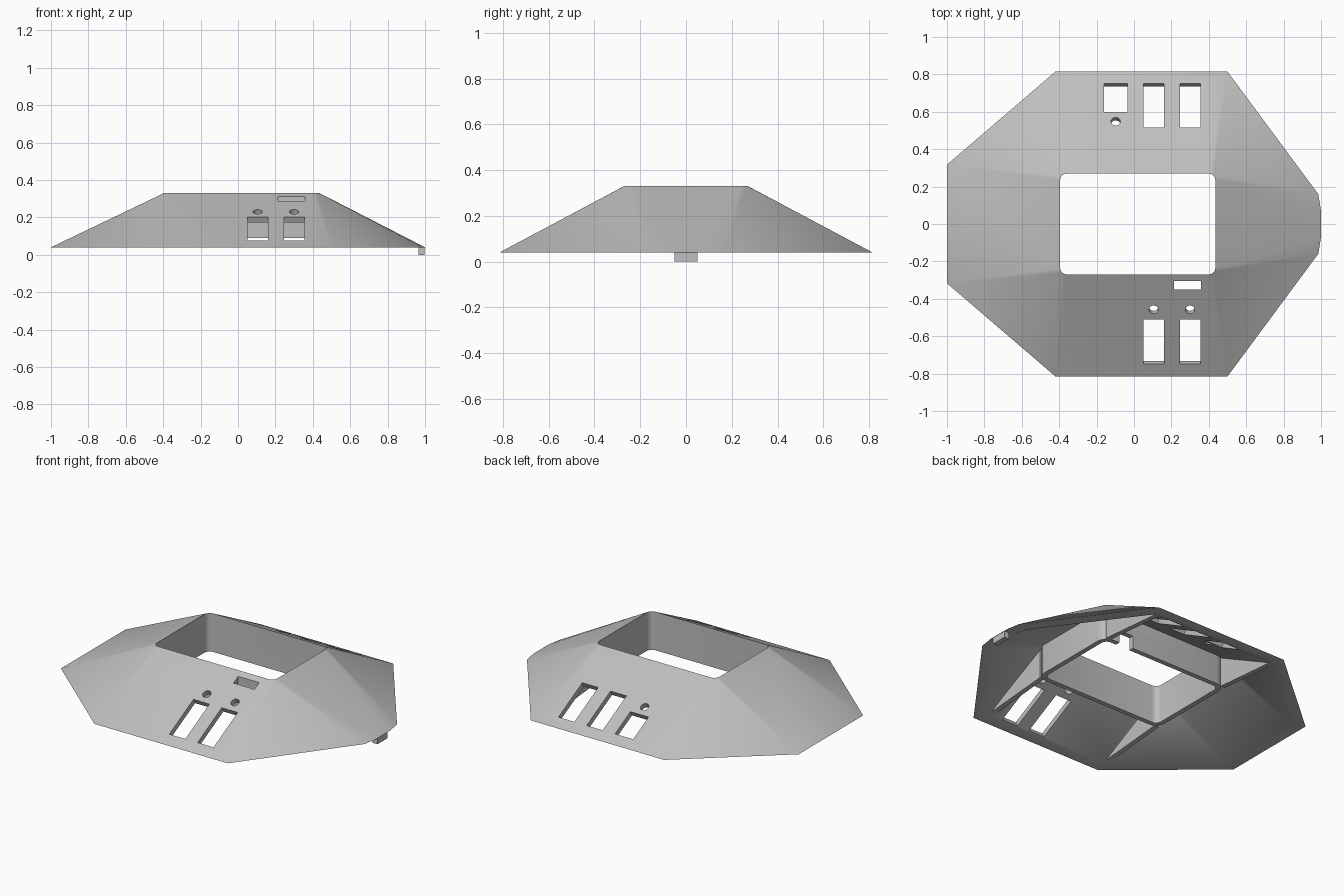
import bpy, bmesh, math
from mathutils import Matrix, Vector

cube = bpy.data.objects.get("Cube")
if cube:
    bpy.data.objects.remove(cube, do_unlink=True)

grey = bpy.data.materials.new("plain_grey")
grey.use_nodes = True
GREY = (0.52, 0.52, 0.52, 1)
grey.diffuse_color = GREY
grey.node_tree.nodes["Principled BSDF"].inputs["Base Color"].default_value = GREY

BASE_Z, TOP_Z, COLLAR_Z = 0.04, 0.33, 0.09
FOOT_Y, RIM_Y = 0.815, 0.27
SLOPE = math.atan2(TOP_Z - BASE_Z, FOOT_Y - RIM_Y)
STEPS = 4  # segments per rounded corner


def make_object(name, bm):
    bmesh.ops.recalc_face_normals(bm, faces=bm.faces)
    mesh = bpy.data.meshes.new(name)
    bm.to_mesh(mesh)
    bm.free()
    mesh.materials.append(grey)
    obj = bpy.data.objects.new(name, mesh)
    bpy.context.collection.objects.link(obj)
    return obj


def box(name, size, matrix):
    bm = bmesh.new()
    bmesh.ops.create_cube(bm, size=1, matrix=matrix @ Matrix.Diagonal((*size, 1)))
    return make_object(name, bm)


def rounded_rect(grow, z):
    """Opening outline, counter-clockwise from the front right corner."""
    r, pts = 0.035, []
    corners = [(0.435 - r, r - RIM_Y), (0.435 - r, RIM_Y - r),
               (r - 0.395, RIM_Y - r), (r - 0.395, r - RIM_Y)]
    for i, (cx, cy) in enumerate(corners):
        for k in range(STEPS + 1):
            a = math.radians(90) * (i - 1 + k / STEPS)
            pts.append((cx + (r + grow) * math.cos(a), cy + (r + grow) * math.sin(a), z))
    return pts


def inset(points, d):
    """Move every edge of a counter-clockwise outline inward by d."""
    result = []
    for i, p in enumerate(points):
        e1 = (p - points[i - 1]).normalized()
        e2 = (points[(i + 1) % len(points)] - p).normalized()
        n1, n2 = Vector((-e1.y, e1.x)), Vector((-e2.y, e2.x))
        result.append(p + (n1 + n2) * d / (1 + n1.dot(n2)))
    return result


# Foot outline, and the span of opening points that each foot corner fans to
half = [((0.5, -FOOT_Y), 0, 2), ((0.985, -0.16), 2, 4), ((1.0, -0.07), 4, 4),
        ((1.0, 0.07), 5, 5), ((0.985, 0.16), 5, 7), ((0.5, FOOT_Y), 7, 9),
        ((-0.42, FOOT_Y), 10, 12), ((-1.0, 0.317), 12, 14),
        ((-1.0, -0.317), 15, 17), ((-0.42, -FOOT_Y), 17, 19)]
foot = [Vector(p) for p, _, _ in half]
spans = [(a, b) for _, a, b in half]

# Shell: outer slopes, inner collar and hollow underside in one closed skin
bm = bmesh.new()


def ring(points):
    return [bm.verts.new(p) for p in points]


def bridge(a, b):
    for i in range(len(a)):
        j = (i + 1) % len(a)
        bm.faces.new((a[i], a[j], b[j], b[i]))


def fan(low, high):
    for i, (start, end) in enumerate(spans):
        j = (i + 1) % len(low)
        for k in range(start, end):
            bm.faces.new((low[i], high[k + 1], high[k]))
        face = [low[i], low[j], high[spans[j][0]], high[end]]
        bm.faces.new(list(dict.fromkeys(face)))


outer_foot = ring((p.x, p.y, BASE_Z) for p in foot)
inner_foot = ring((p.x, p.y, BASE_Z) for p in inset(foot, 0.07))
rim = ring(rounded_rect(0, TOP_Z))
collar_in = ring(rounded_rect(0, COLLAR_Z))
collar_out = ring(rounded_rect(0.03, COLLAR_Z))
ceiling = ring(rounded_rect(0.03, 0.275))
fan(outer_foot, rim)
bridge(rim, collar_in)
bridge(collar_in, collar_out)
bridge(collar_out, ceiling)
fan(inner_foot, ceiling)
bridge(outer_foot, inner_foot)
shell = make_object("shell", bm)


# Openings cut square to the front and back slopes
def slope_matrix(x, y):
    z = BASE_Z + (FOOT_Y - abs(y)) * math.tan(SLOPE)
    turn = SLOPE if y < 0 else -SLOPE
    return Matrix.Translation((x, y, z)) @ Matrix.Rotation(turn, 4, "X")


cutters = []
for x, width, near, far in [(0.105, 0.11, -0.51, -0.748), (0.3, 0.11, -0.51, -0.748),
                            (0.105, 0.11, 0.515, 0.75), (0.3, 0.11, 0.515, 0.75),
                            (-0.098, 0.125, 0.598, 0.75)]:
    length = abs(far - near) / math.cos(SLOPE)
    cutters.append(box("slot_cutter", (width, length, 0.13),
                       slope_matrix(x, (near + far) / 2)))
for x, y in [(0.105, -0.458), (0.3, -0.458), (-0.098, 0.548)]:
    hole = bmesh.new()
    bmesh.ops.create_cone(hole, cap_ends=True, segments=24, radius1=0.025, radius2=0.025,
                          depth=0.13, matrix=slope_matrix(x, y))
    cutters.append(make_object("round_cutter", hole))
cutters.append(box("window_cutter", (0.145, 0.046, 0.2),
                   Matrix.Translation((0.287, -0.328, 0.29))))
# Notch in the lower edge of the back collar wall
cutters.append(box("notch_cutter", (0.1, 0.06, 0.12),
                   Matrix.Translation((0.31, 0.285, 0.11))))

bpy.context.view_layer.objects.active = shell
for cutter in cutters:
    cutter.hide_render = True
    mod = shell.modifiers.new("cut", "BOOLEAN")
    mod.operation, mod.solver, mod.object = "DIFFERENCE", "EXACT", cutter
    bpy.ops.object.modifier_apply(modifier=mod.name)
    bpy.data.objects.remove(cutter, do_unlink=True)

bpy.ops.object.select_all(action="DESELECT")
shell.select_set(True)
bpy.ops.object.shade_smooth_by_angle(angle=math.radians(29))

# Triangular ribs between the collar and the foot corners
for x, side in [(-0.41, "left"), (0.435, "right")]:
    for s, end in [(-1, "front"), (1, "back")]:
        bm = bmesh.new()
        profile = [(0.29, COLLAR_Z), (0.29, 0.275), (0.76, 0.05)]
        face = bm.faces.new([bm.verts.new((x - 0.015, s * y, z)) for y, z in profile])
        grown = bmesh.ops.extrude_face_region(bm, geom=[face])["geom"]
        bmesh.ops.translate(bm, vec=(0.03, 0, 0),
                            verts=[v for v in grown if isinstance(v, bmesh.types.BMVert)])
        make_object(f"{end}_{side}_rib", bm)

# Small locating tab under the end
box("end_tab", (0.033, 0.1, 0.04), Matrix.Translation((0.981, 0, 0.02)))
